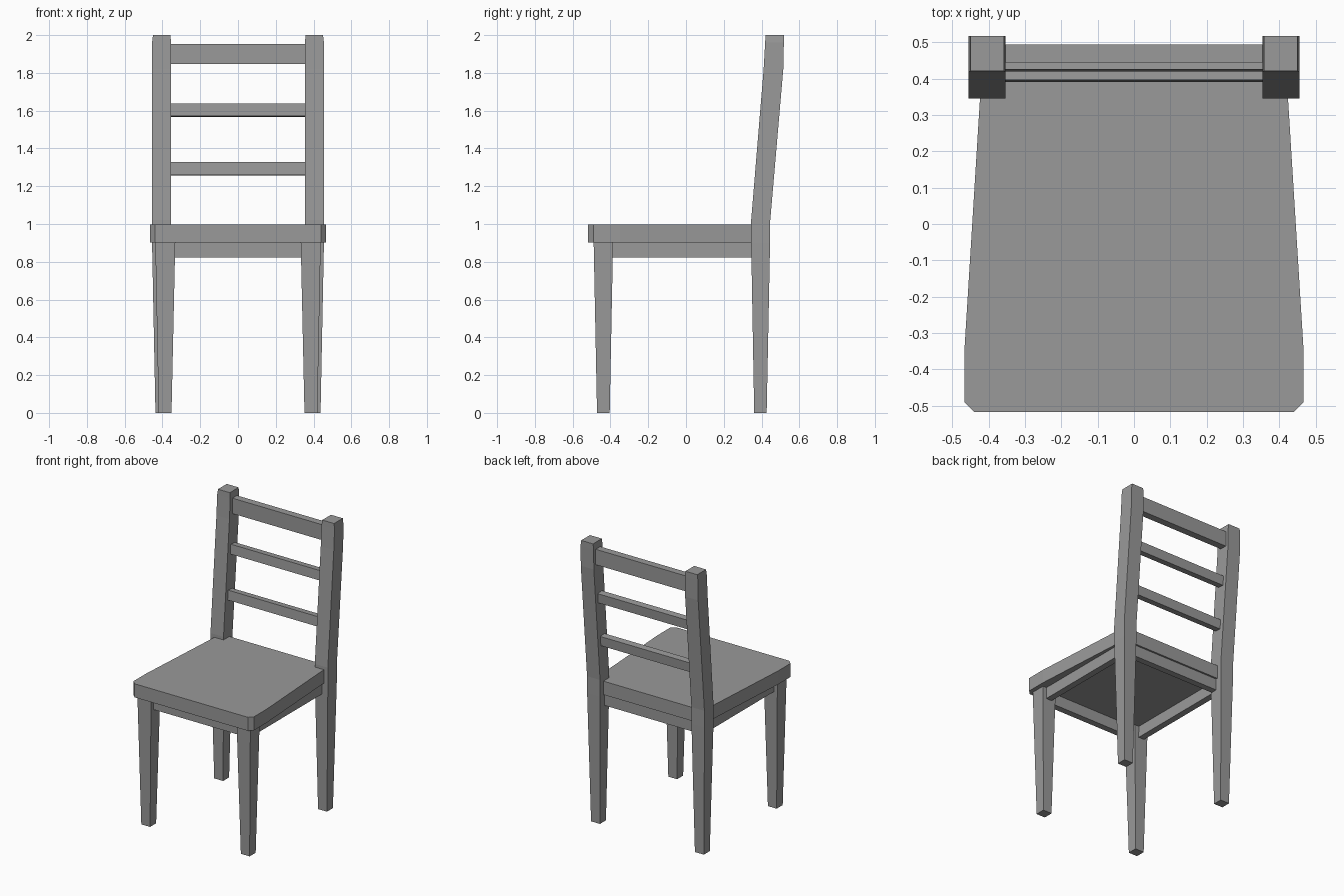
import bpy, bmesh, math

if "Cube" in bpy.data.objects:
    bpy.data.objects.remove(bpy.data.objects["Cube"])

grey = bpy.data.materials.new("dark_grey")
grey.diffuse_color = (0.32, 0.32, 0.32, 1)
grey.use_nodes = True
grey.node_tree.nodes["Principled BSDF"].inputs["Base Color"].default_value = grey.diffuse_color


def mesh_object(name, bm):
    bmesh.ops.recalc_face_normals(bm, faces=bm.faces)
    me = bpy.data.meshes.new(name)
    bm.to_mesh(me)
    bm.free()
    me.materials.append(grey)
    ob = bpy.data.objects.new(name, me)
    bpy.context.collection.objects.link(ob)
    return ob


def loft(name, sections, side=1):
    """Join rectangular sections (z, x0, x1, y0, y1) into a solid post."""
    bm = bmesh.new()
    rings = []
    for z, x0, x1, y0, y1 in sections:
        corners = ((x0, y0), (x1, y0), (x1, y1), (x0, y1))
        rings.append([bm.verts.new((side * x, y, z)) for x, y in corners])
    for a, b in zip(rings, rings[1:]):
        for i in range(4):
            j = (i + 1) % 4
            bm.faces.new((a[i], a[j], b[j], b[i]))
    bm.faces.new(rings[0])
    bm.faces.new(rings[-1])
    return mesh_object(name, bm)


def box(name, centre, size, rot=(0, 0, 0)):
    bm = bmesh.new()
    bmesh.ops.create_cube(bm, size=1)
    bmesh.ops.scale(bm, vec=size, verts=bm.verts)
    ob = mesh_object(name, bm)
    ob.location = centre
    ob.rotation_euler = rot
    return ob


# Seat: tapered outline with clipped front corners
half = [(0.44, -0.518), (0.467, -0.49), (0.467, -0.35), (0.42, 0.41)]
outline = half + [(-x, y) for x, y in reversed(half)]
bm = bmesh.new()
face = bm.faces.new([bm.verts.new((x, y, 0.903)) for x, y in outline])
ext = bmesh.ops.extrude_face_region(bm, geom=[face])
top = [v for v in ext["geom"] if isinstance(v, bmesh.types.BMVert)]
bmesh.ops.translate(bm, vec=(0, 0, 0.095), verts=top)
mesh_object("seat", bm)

for side, label in ((1, "right"), (-1, "left")):
    # Tapered front legs
    loft("front_leg_" + label, [
        (0, 0.352, 0.42, -0.471, -0.404),
        (0.91, 0.332, 0.438, -0.489, -0.386)], side)
    # Back legs carry on upward and lean back
    loft("back_leg_" + label, [
        (0, 0.368, 0.437, 0.361, 0.427),
        (0.9, 0.354, 0.455, 0.345, 0.445),
        (1.02, 0.354, 0.455, 0.345, 0.446),
        (1.82, 0.354, 0.455, 0.411, 0.515),
        (1.96, 0.354, 0.455, 0.419, 0.518),
        (2.0, 0.358, 0.45, 0.421, 0.518)], side)
    # Side aprons
    box("side_apron_" + label, (side * 0.387, -0.02, 0.866),
        (0.045, 0.82, 0.086))

# Front and back aprons
box("front_apron", (0, -0.437, 0.866), (0.72, 0.045, 0.086))
box("back_apron", (0, 0.375, 0.866), (0.76, 0.045, 0.086))

# Backrest rails: two narrow tilted ones and a deeper top one
tilt = math.radians(-4.7)
box("lower_rail", (0, 0.417, 1.292), (0.74, 0.046, 0.067), (tilt, 0, 0))
box("middle_rail", (0, 0.446, 1.603), (0.74, 0.046, 0.067), (tilt, 0, 0))
box("top_rail", (0, 0.469, 1.900), (0.74, 0.05, 0.108))
